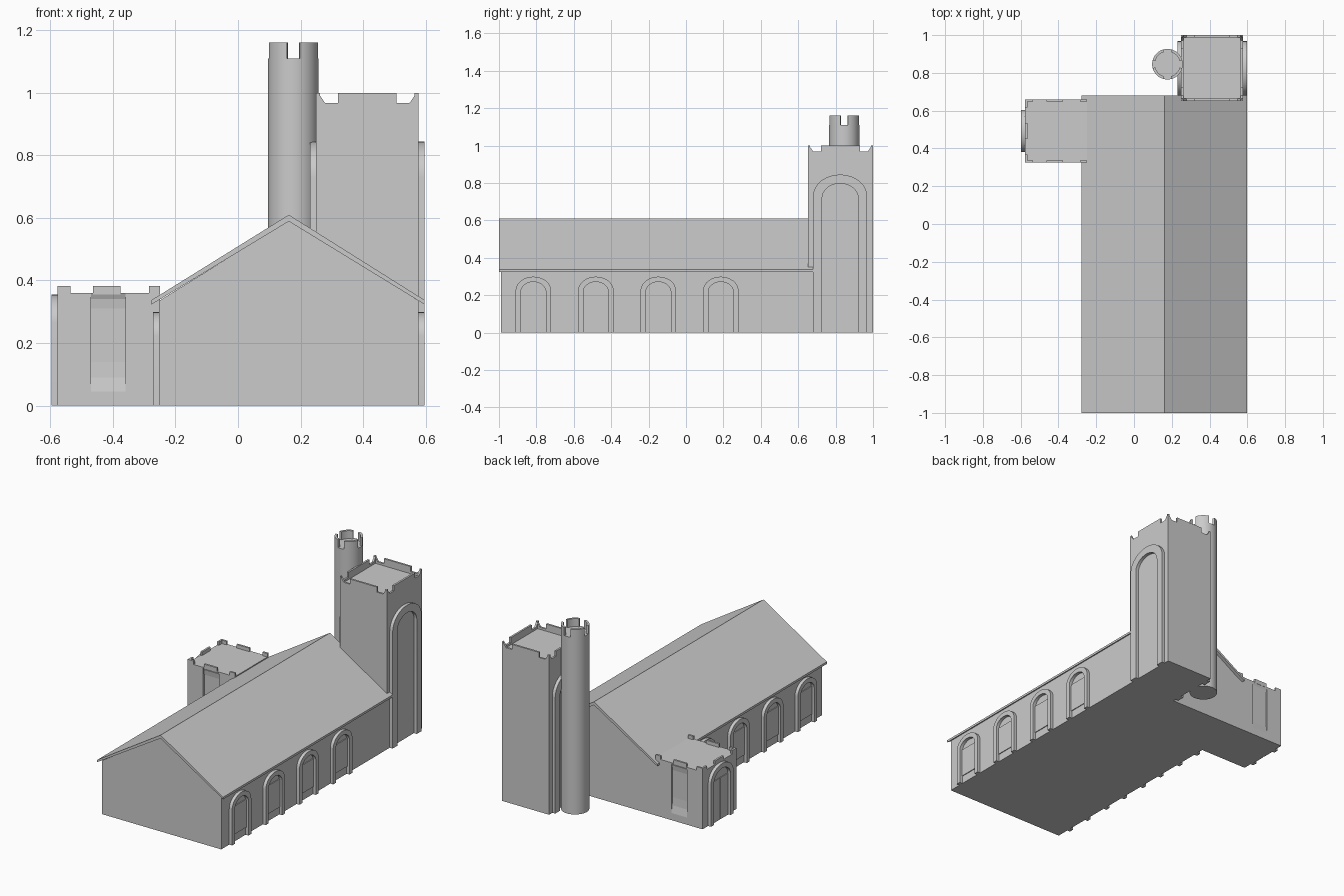
import bpy, bmesh
from math import sin, cos, pi, radians

if "Cube" in bpy.data.objects:
    bpy.data.objects.remove(bpy.data.objects["Cube"])


def prism(name, pts, axis, a, b, smooth=False):
    """Extrude a 2D outline along an axis from a to b."""
    place = {'x': lambda u, v, t: (t, u, v),
             'y': lambda u, v, t: (u, t, v),
             'z': lambda u, v, t: (u, v, t)}[axis]
    bm = bmesh.new()
    face = bm.faces.new([bm.verts.new(place(u, v, a)) for u, v in pts])
    ext = bmesh.ops.extrude_face_region(bm, geom=[face])
    moved = [g for g in ext['geom'] if isinstance(g, bmesh.types.BMVert)]
    bmesh.ops.translate(bm, verts=moved, vec=place(0, 0, b - a))
    bmesh.ops.recalc_face_normals(bm, faces=bm.faces)
    mesh = bpy.data.meshes.new(name)
    bm.to_mesh(mesh)
    bm.free()
    ob = bpy.data.objects.new(name, mesh)
    bpy.context.collection.objects.link(ob)
    if smooth:
        bpy.ops.object.select_all(action='DESELECT')
        ob.select_set(True)
        bpy.context.view_layer.objects.active = ob
        bpy.ops.object.shade_smooth_by_angle(angle=radians(30))
    return ob


def box(name, x0, x1, y0, y1, z0, z1):
    return prism(name, [(x0, y0), (x1, y0), (x1, y1), (x0, y1)], 'z', z0, z1)


def arch_line(c, w, top, n=16):
    rise = 0.8 * w
    curve = [(c - w * cos(pi * i / n), top - rise + rise * sin(pi * i / n)) for i in range(n + 1)]
    return [(c - w, 0)] + curve + [(c + w, 0)]


def arch(name, c, w, top, t, x, out):
    """Arched surround on an x-facing wall, standing out by 'out'."""
    pts = arch_line(c, w, top) + arch_line(c, w - t, top - t)[::-1]
    prism(name, pts, 'x', x, x + out, True)


def ring(name, cx, cy, r0, r1, a0, a1, n, z0, z1):
    """Curved wall segment between two angles in degrees."""
    ang = [radians(a0 + (a1 - a0) * i / n) for i in range(n + 1)]
    pts = [(cx + r1 * cos(a), cy + r1 * sin(a)) for a in ang]
    pts += [(cx + r0 * cos(a), cy + r0 * sin(a)) for a in reversed(ang)]
    prism(name, pts, 'z', z0, z1, True)


L, R, RIDGE = -0.252, 0.577, 0.1625

# Nave walls and gabled roof
prism('nave', [(L, 0), (R, 0), (R, 0.335), (RIDGE, 0.592), (L, 0.335)], 'y', -0.99, 0.66)
prism('nave_roof', [(-0.277, 0.323), (-0.277, 0.337), (RIDGE, 0.61), (0.597, 0.337),
                    (0.597, 0.323), (RIDGE, 0.589)], 'y', -1.0, 0.68)

# Four arched windows on each long side
for side, x, s in (('left', L, -1), ('right', R, 1)):
    for i in range(4):
        c = -0.816 + 0.334 * i
        arch(f'window_arch_{side}_{i}', c, 0.095, 0.299, 0.028, x, 0.02 * s)
        x0, x1 = sorted((x - 0.005 * s, x + 0.005 * s))
        box(f'window_panel_{side}_{i}', x0, x1, c - 0.067, c + 0.067, 0.048, 0.225)

# Square tower with parapet
TX0, TX1, TY0, TY1 = 0.25, R, 0.652, 1.0
box('tower', TX0, TX1, TY0, TY1, 0, 0.955)


def parapet_profile(a, b):
    return [(a, 0.95), (b, 0.95), (b, 1.0), (b - 0.006, 1.0), (b - 0.028, 0.968),
            (b - 0.07, 0.968), (b - 0.07, 1.0), (a + 0.07, 1.0), (a + 0.07, 0.968),
            (a + 0.028, 0.968), (a + 0.006, 1.0), (a, 1.0)]


prism('parapet_front', parapet_profile(TX0, TX1), 'y', TY0, TY0 + 0.012)
prism('parapet_back', parapet_profile(TX0, TX1), 'y', TY1 - 0.012, TY1)
prism('parapet_left', parapet_profile(TY0, TY1), 'x', TX0, TX0 + 0.012)
prism('parapet_right', parapet_profile(TY0, TY1), 'x', TX1 - 0.012, TX1)

# Tall blind arches on the tower sides
for side, x, s in (('left', TX0, -1), ('right', TX1, 1)):
    arch(f'tower_arch_{side}', 0.824, 0.144, 0.845, 0.048, x, 0.02 * s)

# Round stair turret with four merlons
CX, CY, RAD = 0.177, 0.846, 0.081
prism('turret', [(CX + RAD * cos(pi * i / 18 + pi / 36), CY + RAD * sin(pi * i / 18 + pi / 36))
                 for i in range(36)], 'z', 0, 1.11, True)
for i in range(4):
    ring(f'turret_merlon_{i}', CX, CY, RAD - 0.014, RAD, 90 * i + 15, 90 * i + 75, 6, 1.105, 1.16)

# Side porch with shallow curved niches in both flanks
PX0, PX1, PY0, PY1 = -0.577, -0.25, 0.325, 0.66
porch = box('porch', PX0, PX1, PY0, PY1, 0, 0.36)
for name, y, s in (('front', PY0, 1), ('back', PY1, -1)):
    depth = [(-0.01, 0.03), (0.0, 0.045), (0.009, 0.09), (0.012, 0.14), (0.012, 0.31),
             (0.008, 0.34), (0.0, 0.358), (-0.01, 0.359)]
    cutter = prism('niche_cutter_' + name, [(y + s * d, z) for d, z in depth], 'y', -0.47, -0.36)
    cutter.data.clear_geometry()
    bpy.data.objects.remove(cutter)
    cutter = prism('niche_cutter_' + name, [(y + s * d, z) for d, z in depth], 'x', -0.47, -0.36)
    cutter.hide_render = True
    cutter.hide_viewport = True
    mod = porch.modifiers.new('niche_' + name, 'BOOLEAN')
    mod.operation, mod.object, mod.solver = 'DIFFERENCE', cutter, 'EXACT'

# Porch merlons: front, back and outer side
T = 0.012
for side, y in (('front', PY0), ('back', PY1 - T)):
    for i, (a, b) in enumerate(((PX0, -0.535), (-0.464, -0.375), (-0.285, PX1))):
        box(f'porch_merlon_{side}_{i}', a, b, y, y + T, 0.355, 0.382)
for i, (a, b) in enumerate(((PY0, 0.367), (0.45, 0.535), (0.618, PY1))):
    box(f'porch_merlon_left_{i}', PX0, PX0 + T, a, b, 0.355, 0.382)

# Porch doorway with two door leaves
PC = (PY0 + PY1) / 2
arch('porch_arch', PC, 0.112, 0.355, 0.03, PX0, -0.02)
for side, s in (('front', -1), ('back', 1)):
    a, b = sorted((PC + 0.003 * s, PC + 0.08 * s))
    box('door_' + side, PX0 - 0.005, PX0 + 0.005, a, b, 0, 0.26)
